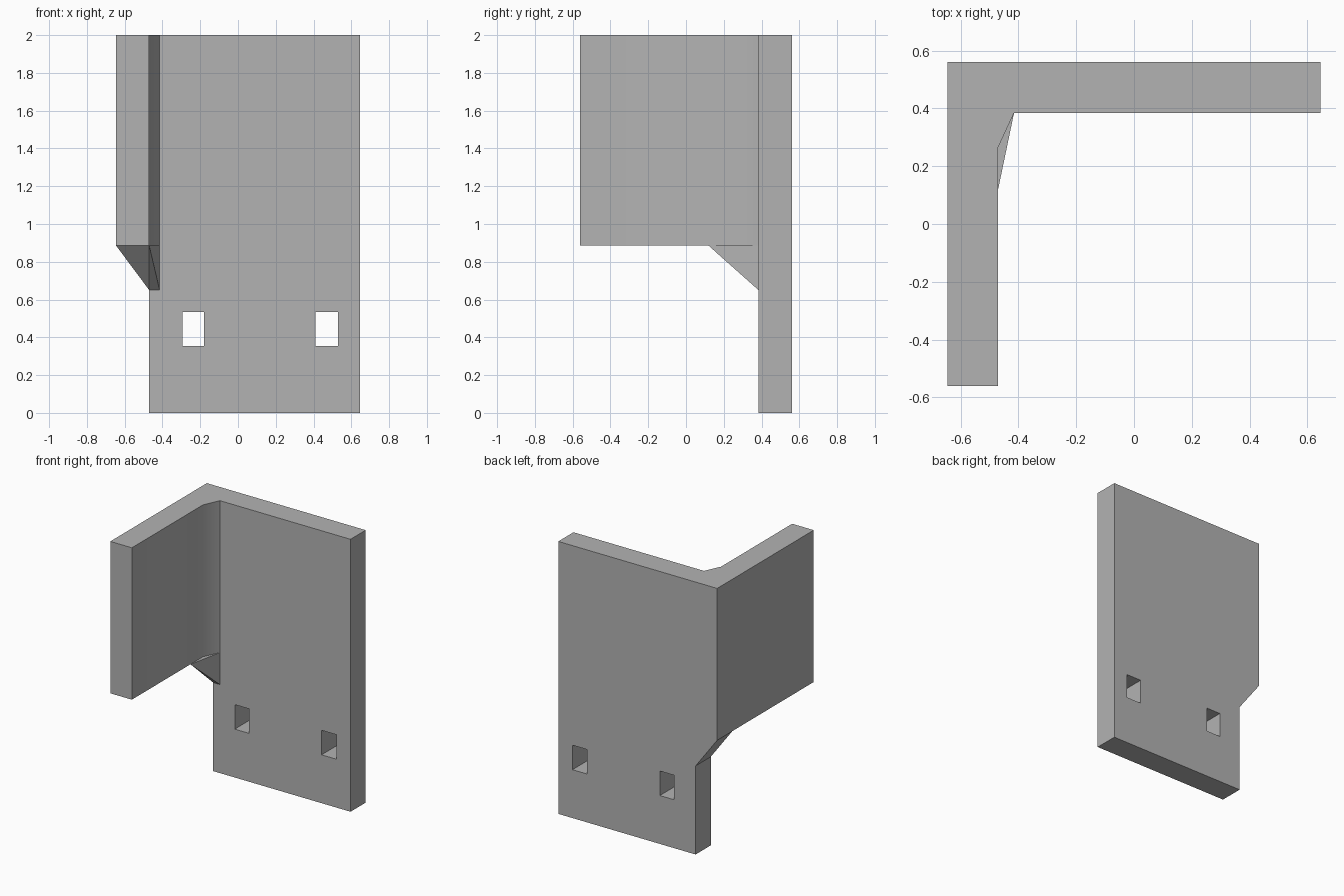
import bpy, bmesh, math
from mathutils import Vector

cube = bpy.data.objects.get("Cube")
if cube:
    bpy.data.objects.remove(cube, do_unlink=True)

GREY = (0.45, 0.45, 0.45, 1)
metal = bpy.data.materials.new("plain grey")
metal.use_nodes = True
metal.diffuse_color = GREY
metal.node_tree.nodes["Principled BSDF"].inputs["Base Color"].default_value = GREY

# Shared bracket dimensions
LEFT, RIGHT = -0.645, 0.645
INNER = -0.47              # inner face of the side wing
FILLET = -0.415            # where the corner fillet meets the back plate
FRONT, BACK, PLATE = -0.56, 0.56, 0.384
TOP, WING_BASE, NOTCH = 2.0, 0.885, 0.65


def make_object(name, bm):
    bmesh.ops.recalc_face_normals(bm, faces=bm.faces)
    mesh = bpy.data.meshes.new(name)
    bm.to_mesh(mesh)
    bm.free()
    obj = bpy.data.objects.new(name, mesh)
    bpy.context.collection.objects.link(obj)
    mesh.materials.append(metal)
    return obj


def prism(name, outline, direction):
    bm = bmesh.new()
    face = bm.faces.new([bm.verts.new(p) for p in outline])
    new = bmesh.ops.extrude_face_region(bm, geom=[face])["geom"]
    verts = [g for g in new if isinstance(g, bmesh.types.BMVert)]
    bmesh.ops.translate(bm, verts=verts, vec=Vector(direction))
    return make_object(name, bm)


# Back plate with a tapered notch at its lower corner
plate_profile = [(INNER, 0), (RIGHT, 0), (RIGHT, TOP), (LEFT, TOP),
                 (LEFT, WING_BASE), (INNER, NOTCH)]
back_plate = prism("back_plate", [(x, PLATE, z) for x, z in plate_profile],
                   (0, BACK - PLATE, 0))

# Two rectangular slots through the back plate
for x0, x1 in ((-0.295, -0.18), (0.41, 0.53)):
    rect = [(x0, 0.355), (x1, 0.355), (x1, 0.535), (x0, 0.535)]
    cutter = prism("slot_cutter", [(x, 0.2, z) for x, z in rect], (0, 0.6, 0))
    cutter.hide_render = True
    bpy.context.view_layer.objects.active = back_plate
    mod = back_plate.modifiers.new("slot", "BOOLEAN")
    mod.operation, mod.solver, mod.object = "DIFFERENCE", "EXACT", cutter
    bpy.ops.object.modifier_apply(modifier=mod.name)
    bpy.data.objects.remove(cutter, do_unlink=True)

# Side wing with an angled fillet in the inside corner
wing_profile = [(LEFT, FRONT), (INNER, FRONT), (INNER, 0.265),
                (FILLET, PLATE), (LEFT, PLATE)]
side_wing = prism("side_wing", [(x, y, WING_BASE) for x, y in wing_profile],
                  (0, 0, TOP - WING_BASE))

# Faceted gusset below the wing
bm = bmesh.new()
for p in ((LEFT, PLATE, WING_BASE), (INNER, 0.12, WING_BASE),
          (FILLET, PLATE, WING_BASE), (INNER, PLATE, NOTCH),
          (FILLET, PLATE, NOTCH)):
    bm.verts.new(p)
bmesh.ops.convex_hull(bm, input=bm.verts)
gusset = make_object("corner_gusset", bm)

# Smooth only the shallow fillet bend
bpy.ops.object.select_all(action="DESELECT")
side_wing.select_set(True)
bpy.context.view_layer.objects.active = side_wing
bpy.ops.object.shade_smooth_by_angle(angle=math.radians(30))
